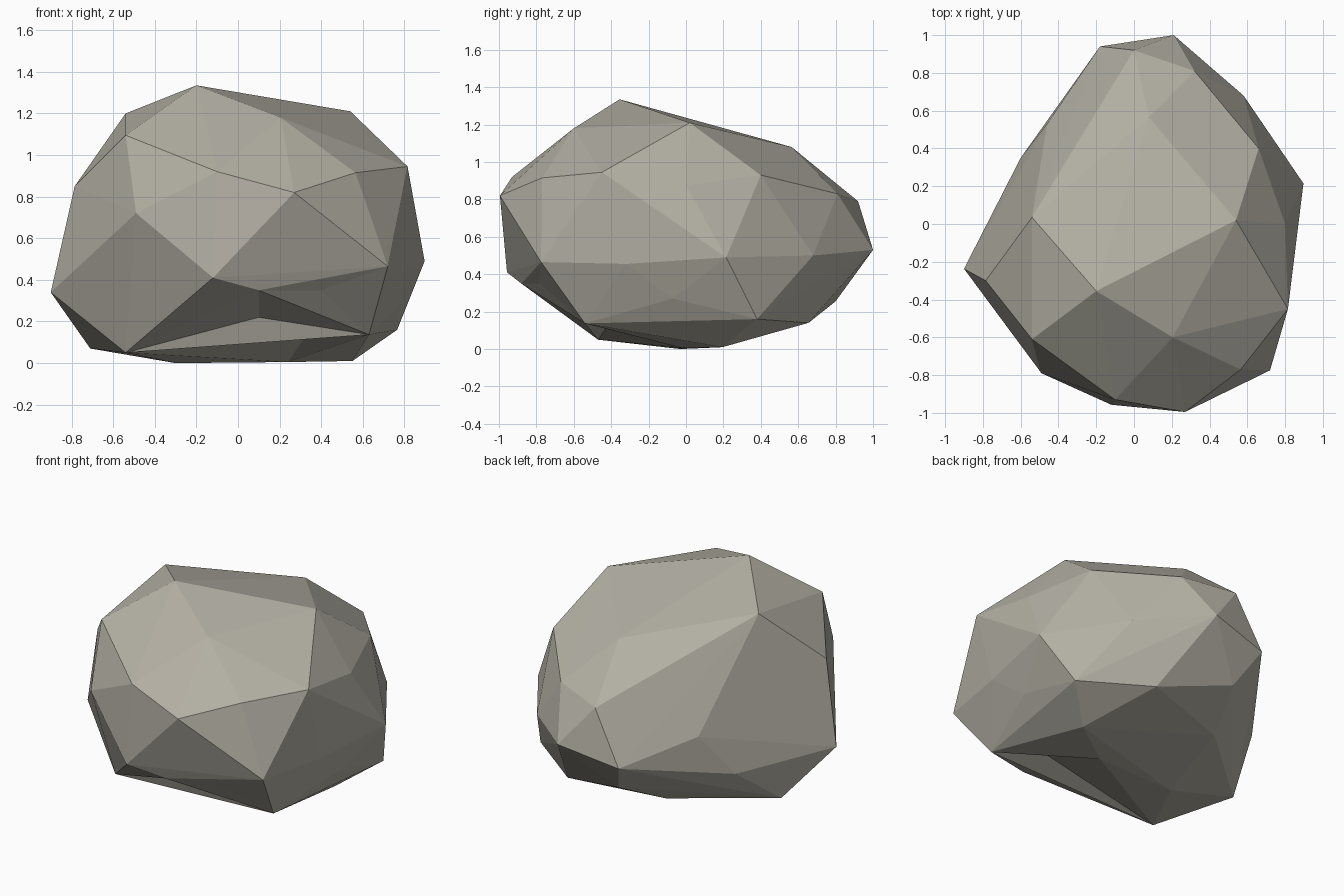
import bpy, bmesh
from mathutils import Vector

if "Cube" in bpy.data.objects:
    bpy.data.objects.remove(bpy.data.objects["Cube"])

# Corner points of the boulder, grouped from the crown down to the underside
CORNERS = [
    # crown
    (-.2, -.355, 1.335), (.205, -.6, 1.18), (.54, .02, 1.21), (-.54, .035, 1.2),
    (-.54, -.61, 1.095), (.08, .565, 1.08),
    # shoulder ring
    (.815, -.45, .945), (.565, -.77, .915), (-.1, -.93, .92), (.27, -.995, .82),
    (-.785, -.3, .85), (.8, 0, .875), (.66, .4, .93), (.32, .81, .83), (0, .92, .79),
    # waist ring
    (-.49, -.79, .72), (.72, -.775, .465), (-.12, -.957, .41), (-.9, -.237, .34),
    (.81, -.32, .455), (.897, .215, .49), (.58, .68, .5), (.21, 1, .53),
    (-.18, .94, .455), (-.46, .53, .58), (-.6, .35, .31),
    # lower ring
    (.63, -.54, .137), (.4, -.78, .35), (.1, -.88, .35), (-.54, -.47, .05),
    (-.71, .05, .07), (-.2, .49, .1), (-.08, .8, .255), (.38, .655, .14),
    (.765, .38, .16), (.77, -.07, .27),
    # underside, with the chipped notch
    (-.3, -.03, 0), (.24, -.02, .005), (.55, .195, .01), (.35, -.39, .165),
    (.1, -.55, .22),
]
CENTRE = Vector((0, 0, .62))


def hull(points):
    bm = bmesh.new()
    verts = [bm.verts.new(p) for p in points]
    bmesh.ops.convex_hull(bm, input=verts)
    return bm, verts


# Skin the corners: dented ones are eased outward until the hull includes them
real = [Vector(p) for p in CORNERS]
eased = [p.copy() for p in real]
for _ in range(80):
    bm, verts = hull(eased)
    buried = [i for i, v in enumerate(verts) if not v.is_valid or not v.link_faces]
    if not buried:
        break
    bm.free()
    for i in buried:
        eased[i] = CENTRE + (eased[i] - CENTRE) * 1.015
else:
    bm, verts = hull(eased)

# Push the dents back to their true places
for v, p in zip(verts, real):
    if v.is_valid:
        v.co = p
bmesh.ops.delete(bm, geom=[v for v in bm.verts if not v.link_faces], context='VERTS')
bmesh.ops.triangulate(bm, faces=bm.faces[:])
bmesh.ops.recalc_face_normals(bm, faces=bm.faces[:])

mesh = bpy.data.meshes.new("boulder")
bm.to_mesh(mesh)
bm.free()

# One warm grey stone colour, flat facets
stone = bpy.data.materials.new("warm grey stone")
stone.diffuse_color = (.45, .43, .37, 1)
stone.use_nodes = True
stone.node_tree.nodes["Principled BSDF"].inputs["Base Color"].default_value = stone.diffuse_color
mesh.materials.append(stone)
boulder = bpy.data.objects.new("boulder", mesh)
bpy.context.collection.objects.link(boulder)
